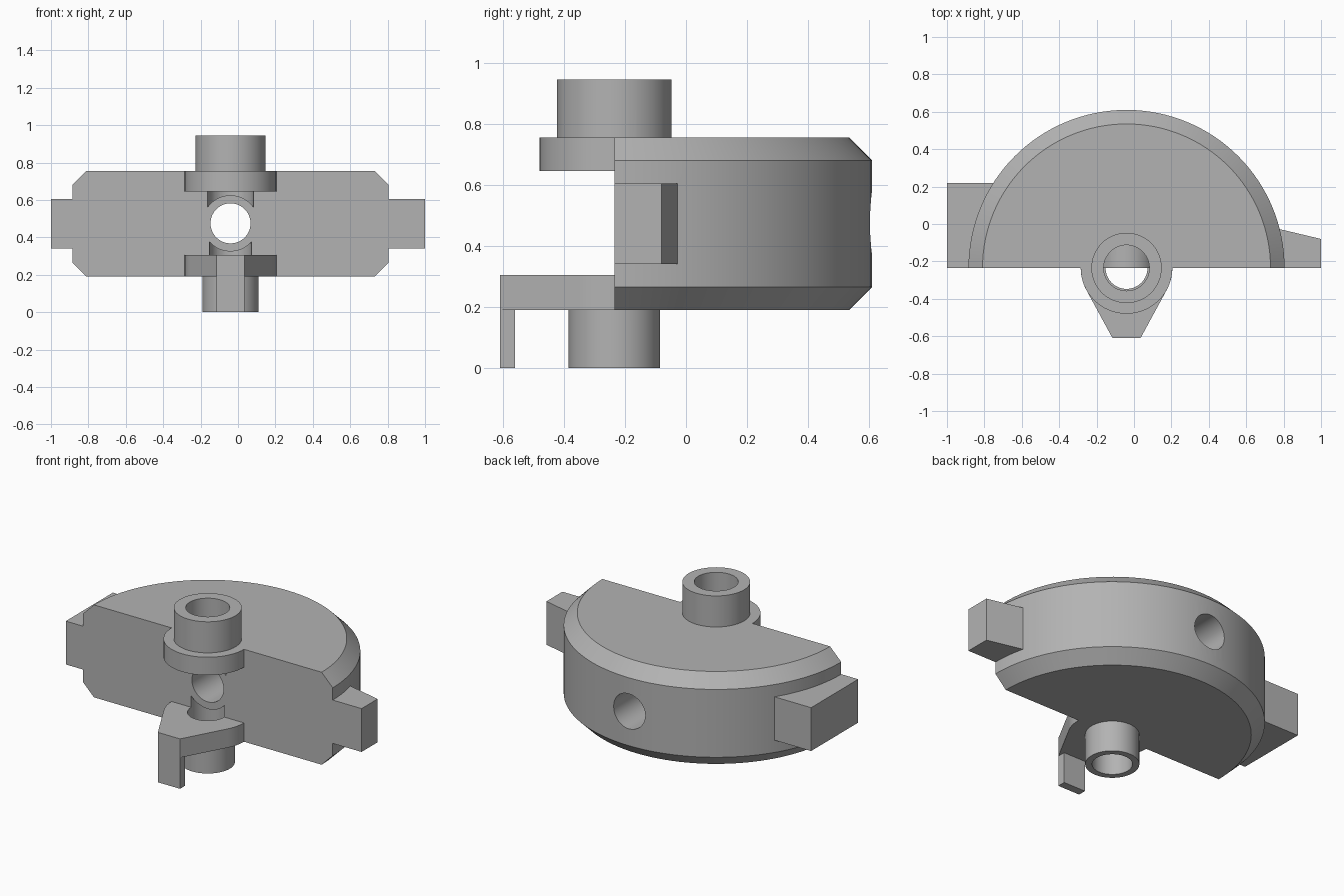
import bpy, bmesh, math
from mathutils import Matrix, Vector

if "Cube" in bpy.data.objects:
    bpy.data.objects.remove(bpy.data.objects["Cube"], do_unlink=True)

CX, CY = -0.04, -0.235      # pivot axis, lying on the flat front face
HOLE_Z = 0.475              # height of the cross hole

steel = bpy.data.materials.new("grey_steel")
steel.use_nodes = True
steel.diffuse_color = (0.45, 0.45, 0.45, 1)
steel.node_tree.nodes["Principled BSDF"].inputs["Base Color"].default_value = steel.diffuse_color


def finish(bm, name):
    bmesh.ops.recalc_face_normals(bm, faces=bm.faces)
    mesh = bpy.data.meshes.new(name)
    bm.to_mesh(mesh)
    bm.free()
    mesh.materials.append(steel)
    obj = bpy.data.objects.new(name, mesh)
    bpy.context.collection.objects.link(obj)
    return obj


def lathe(name, profile, segs=64, along_y=False, front_cut=False):
    """Solid of revolution about the pivot axis, or about the cross hole axis."""
    bm = bmesh.new()
    rings = []
    for r, h in profile:
        angles = [2 * math.pi * i / segs for i in range(segs)]
        rings.append([bm.verts.new((r * math.cos(a), r * math.sin(a), h)) for a in angles])
    for low, high in zip(rings, rings[1:]):
        for i in range(segs):
            j = (i + 1) % segs
            bm.faces.new((low[i], low[j], high[j], high[i]))
    bm.faces.new(rings[0][::-1])
    bm.faces.new(rings[-1])
    if front_cut:
        bmesh.ops.bisect_plane(bm, geom=bm.verts[:] + bm.edges[:] + bm.faces[:], dist=1e-5,
                               plane_co=(0, 0, 0), plane_no=(0, -1, 0), clear_outer=True)
        bmesh.ops.holes_fill(bm, edges=[e for e in bm.edges if e.is_boundary])
    if along_y:
        bm.transform(Matrix.Translation((CX, CY, HOLE_Z)) @ Matrix.Rotation(-math.pi / 2, 4, 'X'))
    else:
        bm.transform(Matrix.Translation((CX, CY, 0)))
    return finish(bm, name)


def cylinder(name, r, start, end, **options):
    return lathe(name, [(r, start), (r, end)], **options)


def prism(name, outline, z0, z1):
    bm = bmesh.new()
    base = bm.faces.new([bm.verts.new((x, y, z0)) for x, y in outline])
    top = bmesh.ops.extrude_face_region(bm, geom=[base])["geom"]
    bmesh.ops.translate(bm, vec=Vector((0, 0, z1 - z0)),
                        verts=[v for v in top if isinstance(v, bmesh.types.BMVert)])
    return finish(bm, name)


def combine(target, part, operation):
    part.hide_render = True
    mod = target.modifiers.new(part.name, 'BOOLEAN')
    mod.operation, mod.solver, mod.object = operation, 'EXACT', part
    bpy.context.view_layer.objects.active = target
    bpy.ops.object.modifier_apply(modifier=mod.name)
    bpy.data.objects.remove(part, do_unlink=True)


# Chamfered half disc
body = lathe("half_disc_body", [(0.77, 0.19), (0.845, 0.265), (0.845, 0.68), (0.77, 0.755)],
             segs=128, front_cut=True)

# Lower arm outline: round knuckle with tangent sides running to a narrow tip
KNUCKLE, TIP, TIP_Y = 0.245, 0.075, -0.61
reach = math.hypot(TIP, TIP_Y - CY)
tangent = math.atan2(TIP_Y - CY, TIP) + math.acos(KNUCKLE / reach)
side = [(KNUCKLE, 0.05)]
side += [(KNUCKLE * math.cos(tangent * i / 8), KNUCKLE * math.sin(tangent * i / 8)) for i in range(9)]
side.append((TIP, TIP_Y - CY))
arm = [(CX + x, CY + y) for x, y in side] + [(CX - x, CY + y) for x, y in reversed(side)]

# Side lugs, knuckles, bosses and arm tip joined to the body
parts = [
    prism("right_lug", [(-1, CY), (-0.6, CY), (-0.6, 0.22), (-1, 0.22)], 0.34, 0.605),
    prism("left_lug", [(0.6, CY), (1, CY), (1, -0.08), (0.6, 0.015)], 0.34, 0.605),
    cylinder("upper_knuckle", KNUCKLE, 0.645, 0.755),
    cylinder("upper_boss", 0.188, 0.70, 0.945),
    prism("lower_arm", arm, 0.19, 0.305),
    cylinder("lower_boss", 0.15, 0, 0.25),
    prism("arm_tip", [(CX - TIP, TIP_Y), (CX + TIP, TIP_Y),
                      (CX + TIP, -0.56), (CX - TIP, -0.56)], 0, 0.25),
]
for part in parts:
    combine(body, part, 'UNION')

# Pivot bores, then the collar that crosses them and its through hole
combine(body, cylinder("upper_bore", 0.122, HOLE_Z, 1.1), 'DIFFERENCE')
combine(body, cylinder("lower_bore", 0.112, -0.1, HOLE_Z + 0.02), 'DIFFERENCE')
combine(body, cylinder("collar", 0.15, 0, 0.2, along_y=True), 'UNION')
combine(body, cylinder("cross_hole", 0.107, -0.1, 1, along_y=True), 'DIFFERENCE')

# Smooth curved walls, keep machined edges crisp
bpy.ops.object.select_all(action='DESELECT')
body.select_set(True)
bpy.context.view_layer.objects.active = body
bpy.ops.object.shade_smooth_by_angle(angle=math.radians(25))
